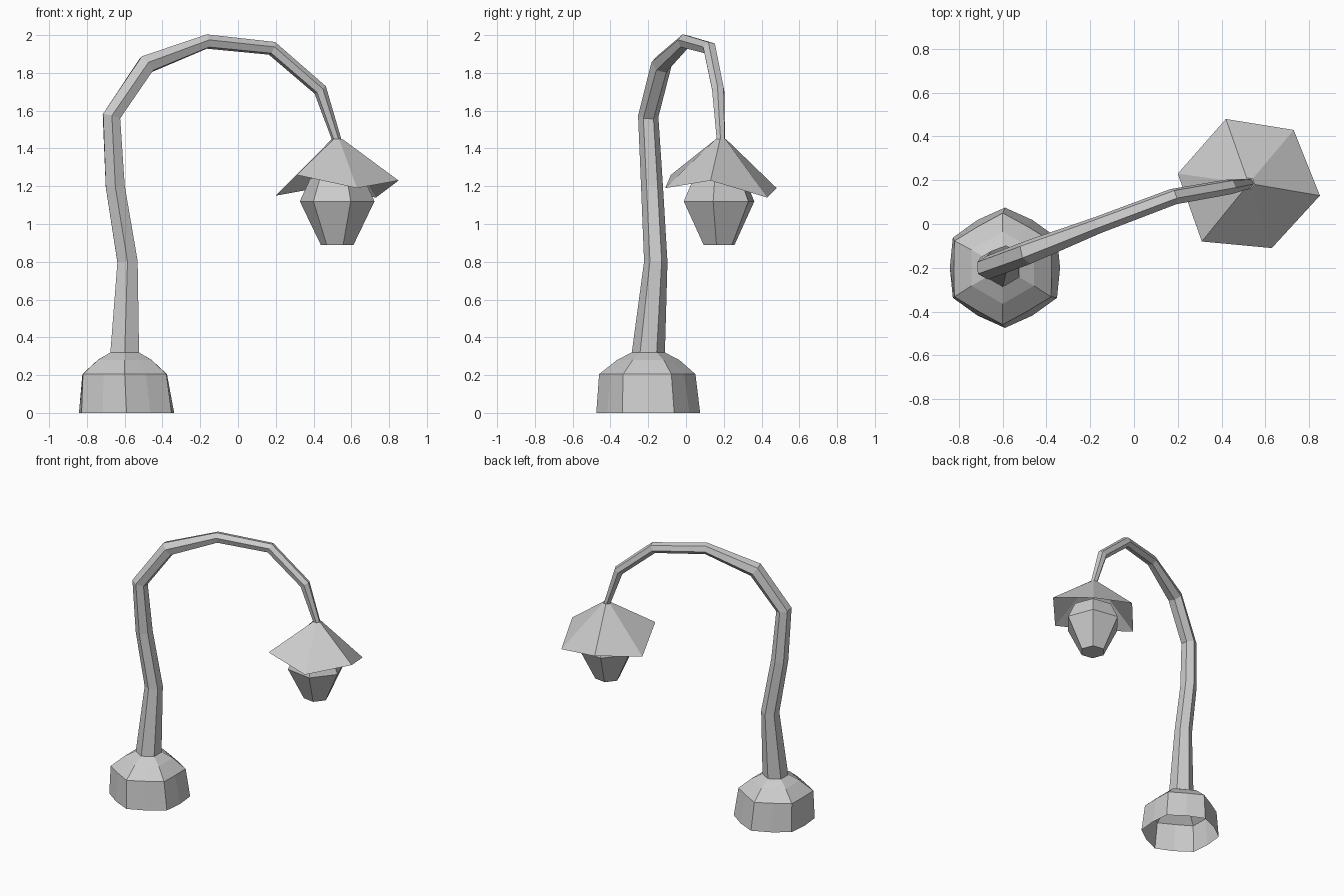
import bpy, bmesh, math
from mathutils import Vector

if "Cube" in bpy.data.objects:
    bpy.data.objects.remove(bpy.data.objects["Cube"])

grey = bpy.data.materials.new("warm_grey")
grey.diffuse_color = (0.6, 0.6, 0.6, 1)
grey.use_nodes = True
grey.node_tree.nodes["Principled BSDF"].inputs["Base Color"].default_value = grey.diffuse_color


def ring(centre, radii, sides, turn):
    """Horizontal ring of points; radii repeat around the ring."""
    x, y, z = centre
    pts = []
    for i in range(sides):
        a = math.radians(turn) + math.tau * i / sides
        r = radii[i % len(radii)]
        pts.append(Vector((x + r * math.cos(a), y + r * math.sin(a), z)))
    return pts


def loft(name, rings, cap_start=False, cap_end=False):
    """Skin a stack of equal rings into one flat-shaded part."""
    bm = bmesh.new()
    loops = [[bm.verts.new(p) for p in r] for r in rings]
    n = len(loops[0])
    for a, b in zip(loops, loops[1:]):
        for i in range(n):
            j = (i + 1) % n
            bm.faces.new((a[i], a[j], b[j], b[i]))
    if cap_start:
        bm.faces.new(loops[0][::-1])
    if cap_end:
        bm.faces.new(loops[-1])
    mesh = bpy.data.meshes.new(name)
    bm.to_mesh(mesh)
    bm.free()
    mesh.materials.append(grey)
    obj = bpy.data.objects.new(name, mesh)
    bpy.context.collection.objects.link(obj)
    return obj


# Root mound: faceted hexagonal dome, hollow and open underneath
loft("root_mound", [
    ring((-0.59, -0.20, 0.0), (0.275, 0.252), 12, 30),
    ring((-0.60, -0.205, 0.205), (0.255, 0.224), 12, 30),
    ring((-0.60, -0.20, 0.28), (0.165, 0.143), 12, 30),
    ring((-0.60, -0.20, 0.32), (0.088, 0.076), 12, 30),
], cap_end=True)

# Stalk: hexagonal tube along a bent path (x, y, z, radius)
path = [
    (-0.60, -0.20, 0.31, 0.088), (-0.585, -0.16, 0.80, 0.062),
    (-0.65, -0.18, 1.20, 0.058), (-0.67, -0.20, 1.57, 0.054),
    (-0.485, -0.13, 1.845, 0.055), (-0.165, -0.005, 1.966, 0.040),
    (0.18, 0.125, 1.93, 0.038), (0.435, 0.17, 1.71, 0.036),
    (0.525, 0.185, 1.44, 0.024),
]
points = [Vector(p[:3]) for p in path]
sections = []
side = Vector((0, 1, 0))
for i, p in enumerate(points):
    before = (p - points[i - 1]).normalized() if i else Vector((0, 0, 1))
    after = (points[i + 1] - p).normalized() if i < len(points) - 1 else before
    along = (before + after).normalized()
    side = (side - along * side.dot(along)).normalized()
    other = along.cross(side)
    sections.append([p + path[i][3] * (side * math.cos(a) + other * math.sin(a))
                     for a in (math.tau * k / 6 for k in range(6))])
loft("stalk", sections, cap_end=True)

# Petal hood: six-sided sheet with an uneven, drooping rim
rim = [(0.85, 0.13, 1.23), (0.73, 0.43, 1.14), (0.42, 0.48, 1.19),
       (0.20, 0.23, 1.15), (0.31, -0.08, 1.26), (0.63, -0.11, 1.19)]
loft("petal_hood", [
    [Vector(p) for p in rim],
    ring((0.525, 0.185, 1.45), (0.028,), 6, -9),
], cap_end=True)

# Bulb: hexagonal bud hanging below the hood
loft("bulb", [
    ring((0.525, 0.175, 0.89), (0.088,), 6, -9),
    ring((0.525, 0.175, 1.12), (0.20,), 6, -9),
    ring((0.525, 0.175, 1.24), (0.145,), 6, -9),
    ring((0.525, 0.18, 1.29), (0.05,), 6, -9),
], cap_start=True, cap_end=True)
